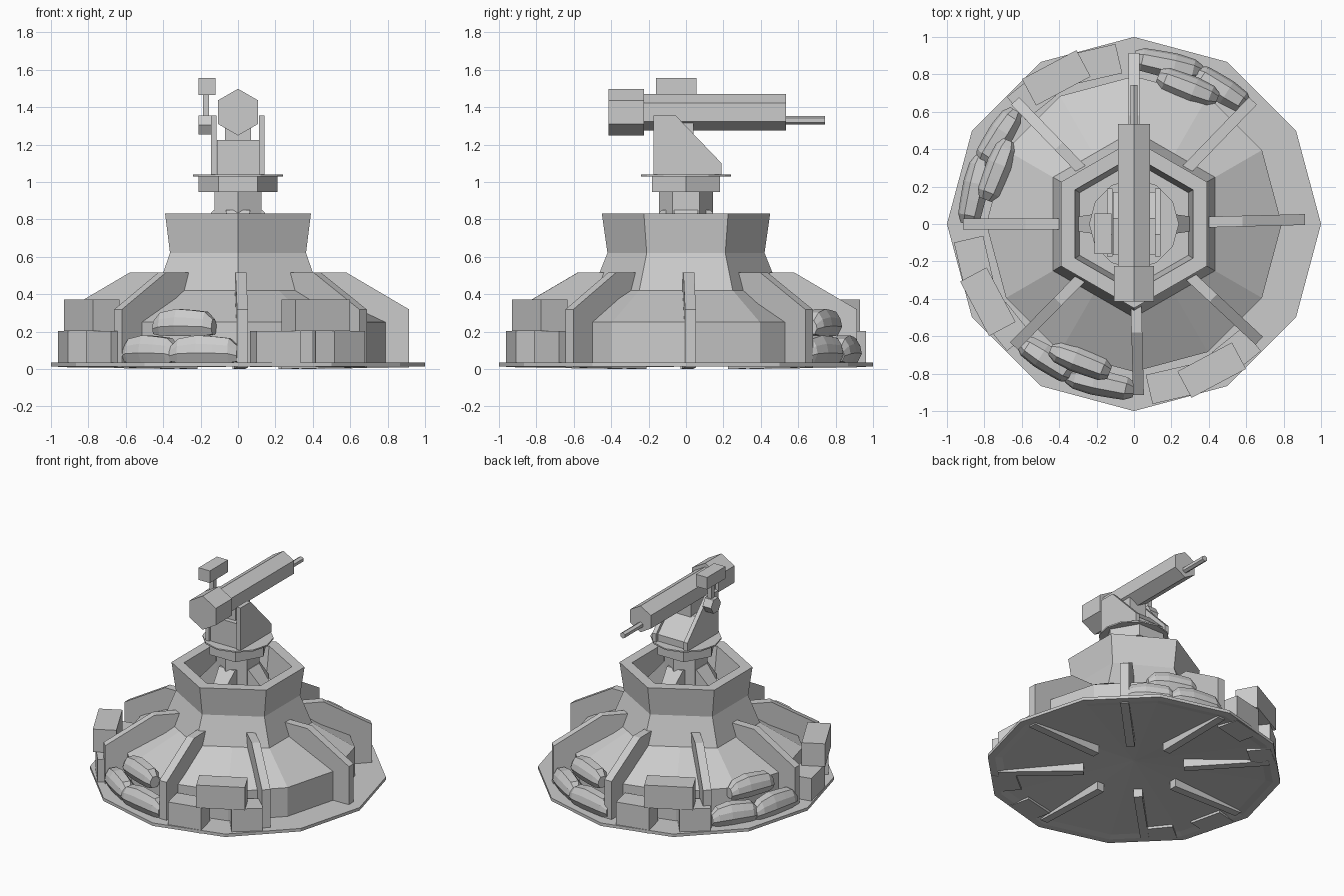
import bpy, bmesh, math
from mathutils import Matrix, Vector

if "Cube" in bpy.data.objects:
    bpy.data.objects.remove(bpy.data.objects["Cube"])

grey = bpy.data.materials.new("plain grey")
grey.diffuse_color = (0.6, 0.6, 0.6, 1)
grey.use_nodes = True
grey.node_tree.nodes["Principled BSDF"].inputs["Base Color"].default_value = grey.diffuse_color
rad = math.radians


def finish(name, bm, matrix=None):
    bmesh.ops.recalc_face_normals(bm, faces=bm.faces[:])
    if matrix:
        bm.transform(matrix)
    mesh = bpy.data.meshes.new(name)
    bm.to_mesh(mesh)
    bm.free()
    mesh.materials.append(grey)
    ob = bpy.data.objects.new(name, mesh)
    bpy.context.collection.objects.link(ob)
    return ob


def loft(name, rings, matrix=None):
    """Skin a list of equal-length rings of points and cap both ends."""
    bm = bmesh.new()
    loops = [[bm.verts.new(p) for p in ring] for ring in rings]
    n = len(rings[0])
    for a, b in zip(loops, loops[1:]):
        for i in range(n):
            j = (i + 1) % n
            bm.faces.new((a[i], a[j], b[j], b[i]))
    bm.faces.new(loops[0])
    bm.faces.new(loops[-1])
    return finish(name, bm, matrix)


def ngon(n, r, z, start=0):
    return [(r * math.cos(rad(start) + math.tau * i / n),
             r * math.sin(rad(start) + math.tau * i / n), z) for i in range(n)]


def hex12(r, z):
    """Hexagon pointing along y, with twelve points (edge midpoints included)."""
    h = [Vector(p) for p in ngon(6, r, z, 30)]
    out = []
    for i in range(6):
        out += [(h[i - 1] + h[i]) / 2, h[i]]
    return out


def box(name, x, y, z, matrix=None):
    return loft(name, [[(x[0], y[0], k), (x[1], y[0], k), (x[1], y[1], k), (x[0], y[1], k)]
                       for k in z], matrix)


def slab(name, profile, x0, x1, matrix=None):
    """Extrude a (y, z) profile along x."""
    return loft(name, [[(x, y, z) for y, z in profile] for x in (x0, x1)], matrix)


def place(angle, r, z=0):
    """Frame whose x runs outward and y runs around the base."""
    return Matrix.Rotation(rad(angle), 4, 'Z') @ Matrix.Translation((r, 0, z))


# Base disc with a shallow conical hollow underneath
loft("base_disc", [ngon(12, 0.01, 0.085), ngon(12, 0.9, 0.022), ngon(12, 0.95, 0.013),
                   ngon(12, 1, 0.013), ngon(12, 1, 0.035), ngon(12, 0.75, 0.036),
                   ngon(12, 0.01, 0.1)])

# Twelve-sided skirt meeting a flared hexagonal neck with a hollow top
loft("bunker_body", [ngon(12, 0.79, 0.034), ngon(12, 0.79, 0.25), hex12(0.5, 0.42),
                     hex12(0.42, 0.62), hex12(0.45, 0.83), hex12(0.365, 0.83),
                     hex12(0.335, 0.62)][1:])
bm = bmesh.new()
lo = [bm.verts.new(p) for p in ngon(12, 0.79, 0.034)]
hi = [bm.verts.new(p) for p in ngon(12, 0.79, 0.25)]
for i in range(12):
    bm.faces.new((lo[i], lo[(i + 1) % 12], hi[(i + 1) % 12], hi[i]))
finish("bunker_wall", bm)

# Eight buttress fins
fin = [(0.34, 0.0), (0.34, 0.515), (0.58, 0.515), (0.915, 0.318), (0.915, 0.008)]
for a in (1.5, 46, 90, 134, 180, 225.5, 271.5, 317):
    slab("buttress_fin", fin, -0.029, 0.029, Matrix.Rotation(rad(a - 90), 4, 'Z'))

# Crate stacks
for a in (117, 207, 297):
    box("lower_crate", (-0.08, 0.08), (-0.12, 0.12), (0.01, 0.203), place(a - 14, 0.88))
    box("lower_crate", (-0.08, 0.08), (-0.11, 0.10), (0.01, 0.203), place(a + 12, 0.875))
    box("upper_crate", (-0.08, 0.08), (-0.165, 0.165), (0.203, 0.372), place(a + 1, 0.885))


# Sandbags: faceted rolls with drooping, pinched ends
def sandbag(name, length, width, height, matrix):
    rings = []
    for t, s in ((-1, 0.5), (-0.75, 0.85), (-0.2, 1), (0.3, 0.95), (0.75, 0.88), (1, 0.55)):
        drop = (1 - s) * height * 0.35
        rings.append([(x * s * width / 2, t * length / 2, z * s * height / 2 - drop)
                      for x, z in ((1, -0.25), (0.85, 0.4), (0.45, 1), (-0.45, 1),
                                   (-1, 0.3), (-0.9, -0.6), (-0.5, -1), (0.6, -1))])
    loft(name, rings, matrix)


for a in (65, 155, 245):
    sandbag("lower_sandbag", 0.37, 0.14, 0.15, place(a + 13, 0.87, 0.105))
    sandbag("lower_sandbag", 0.33, 0.14, 0.15, place(a - 8, 0.86, 0.105))
    sandbag("upper_sandbag", 0.34, 0.14, 0.145, place(a + 3.5, 0.785, 0.248))

# Pedestal column with four sloping feet, drum and thin turntable
loft("pedestal_column", [ngon(6, 0.145, z, 30) for z in (0.61, 0.95)])
for i in range(4):
    loft("pedestal_foot", [
        [(0.08, -0.065, 0.61), (0.08, 0.065, 0.61), (0.08, 0.065, 0.85), (0.08, -0.065, 0.85)],
        [(0.13, -0.065, 0.61), (0.13, 0.065, 0.61), (0.13, 0.065, 0.85), (0.13, -0.065, 0.85)],
        [(0.3, -0.04, 0.61), (0.3, 0.04, 0.61), (0.3, 0.04, 0.66), (0.3, -0.04, 0.66)]],
        Matrix.Rotation(rad(90 * i), 4, 'Z'))
loft("pedestal_drum", [ngon(6, 0.21, z) for z in (0.945, 1.032)])
loft("turntable", [ngon(12, 0.24, z) for z in (1.03, 1.04)])

# Gun cradle
slab("cradle_block", [(-0.165, 1.04), (-0.165, 1.225), (0.03, 1.225), (0.17, 1.09),
                      (0.17, 1.04)], -0.112, 0.112)
for x in (-0.145, 0.112):
    slab("cradle_cheek", [(-0.175, 1.04), (-0.175, 1.355), (-0.055, 1.355),
                          (0.19, 1.1), (0.19, 1.04)], x, x + 0.031)
box("trunnion", (-0.07, 0.07), (-0.13, 0.04), (1.2, 1.35))


# Hexagonal gun tube, breech and muzzle, laid along y
def tube(name, r, y0, y1, z):
    loft(name, [[(p[0], y, z + p[1]) for p in ngon(6, r, 0, 30)] for y in (y0, y1)])


tube("gun_breech", 0.125, -0.415, -0.225, 1.373)
tube("gun_barrel", 0.098, -0.23, 0.535, 1.373)
tube("gun_muzzle", 0.022, 0.53, 0.742, 1.33)

# Side-mounted sight
box("sight_head", (-0.212, -0.12), (-0.16, 0.055), (1.465, 1.555))
box("sight_post", (-0.186, -0.154), (-0.07, -0.035), (1.34, 1.47))
loft("sight_knob", [[(x, p[0] - 0.052, 1.305 + p[1]) for p in ngon(6, 0.058, 0)]
                    for x in (-0.21, -0.14)])
